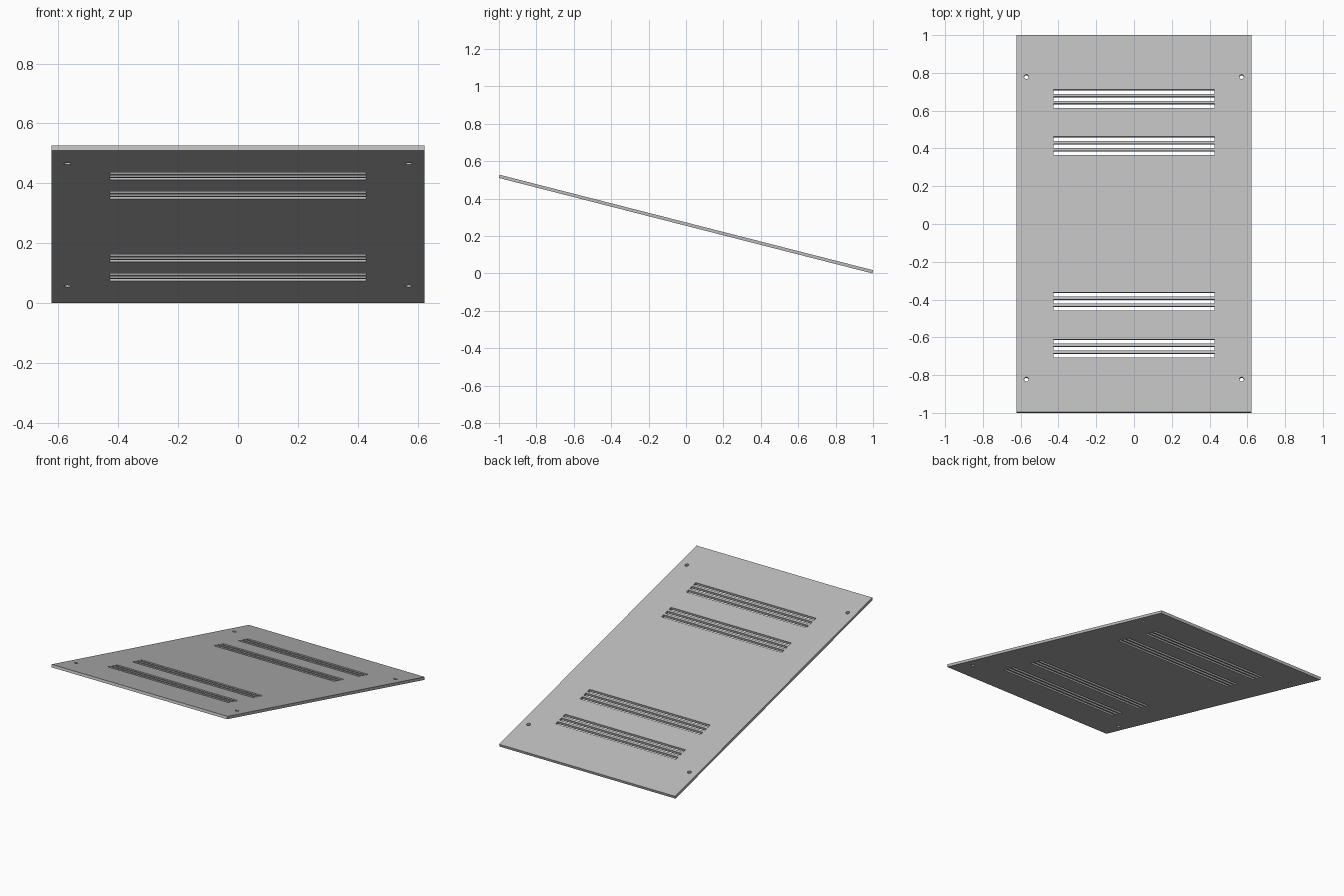
import bpy, bmesh, math
from mathutils import Matrix, Vector

cube = bpy.data.objects.get("Cube")
if cube:
    bpy.data.objects.remove(cube, do_unlink=True)

WIDTH, LENGTH, THICK = 1.246, 2.06, 0.0175
TILT = math.atan2(0.51, 1.9957)

grey = bpy.data.materials.new("light_grey")
grey.use_nodes = True
grey.diffuse_color = (0.5, 0.5, 0.5, 1)
grey.node_tree.nodes["Principled BSDF"].inputs["Base Color"].default_value = (0.5, 0.5, 0.5, 1)


def add_box(bm, size, centre=(0, 0, 0)):
    scale = Matrix.Diagonal(Vector(size).to_4d())
    bmesh.ops.create_cube(bm, size=1, matrix=Matrix.Translation(centre) @ scale)


def make_object(name, bm):
    mesh = bpy.data.meshes.new(name)
    bm.to_mesh(mesh)
    bm.free()
    obj = bpy.data.objects.new(name, mesh)
    bpy.context.collection.objects.link(obj)
    return obj


# Flat panel
bm = bmesh.new()
add_box(bm, (WIDTH, LENGTH, THICK))
panel = make_object("vented_panel", bm)
panel.data.materials.append(grey)

# Cutters: four groups of three vent slots, and four screw holes
bm = bmesh.new()
for group in (-0.682, -0.425, 0.425, 0.682):
    for i in (-1, 0, 1):
        add_box(bm, (0.854, 0.0225, 0.1), (0, group + i * 0.0383, 0))
for x in (-0.57, 0.57):
    for y in (-0.851, 0.802):
        bmesh.ops.create_cone(bm, cap_ends=True, segments=20, radius1=0.012,
                              radius2=0.012, depth=0.1,
                              matrix=Matrix.Translation((x, y, 0)))
cutter = make_object("slot_and_hole_cutter", bm)
cutter.hide_render = True

# Cut the openings through the panel
cut = panel.modifiers.new("openings", 'BOOLEAN')
cut.operation = 'DIFFERENCE'
cut.solver = 'EXACT'
cut.object = cutter
bpy.context.view_layer.objects.active = panel
panel.select_set(True)
bpy.ops.object.modifier_apply(modifier=cut.name)
bpy.data.objects.remove(cutter, do_unlink=True)

# Tilt the panel so its front edge is raised and its back edge rests on the ground
height = LENGTH * math.sin(TILT) + THICK * math.cos(TILT)
panel.rotation_euler.x = -TILT
panel.location.z = height / 2
bpy.ops.object.shade_smooth_by_angle(angle=math.radians(30))
